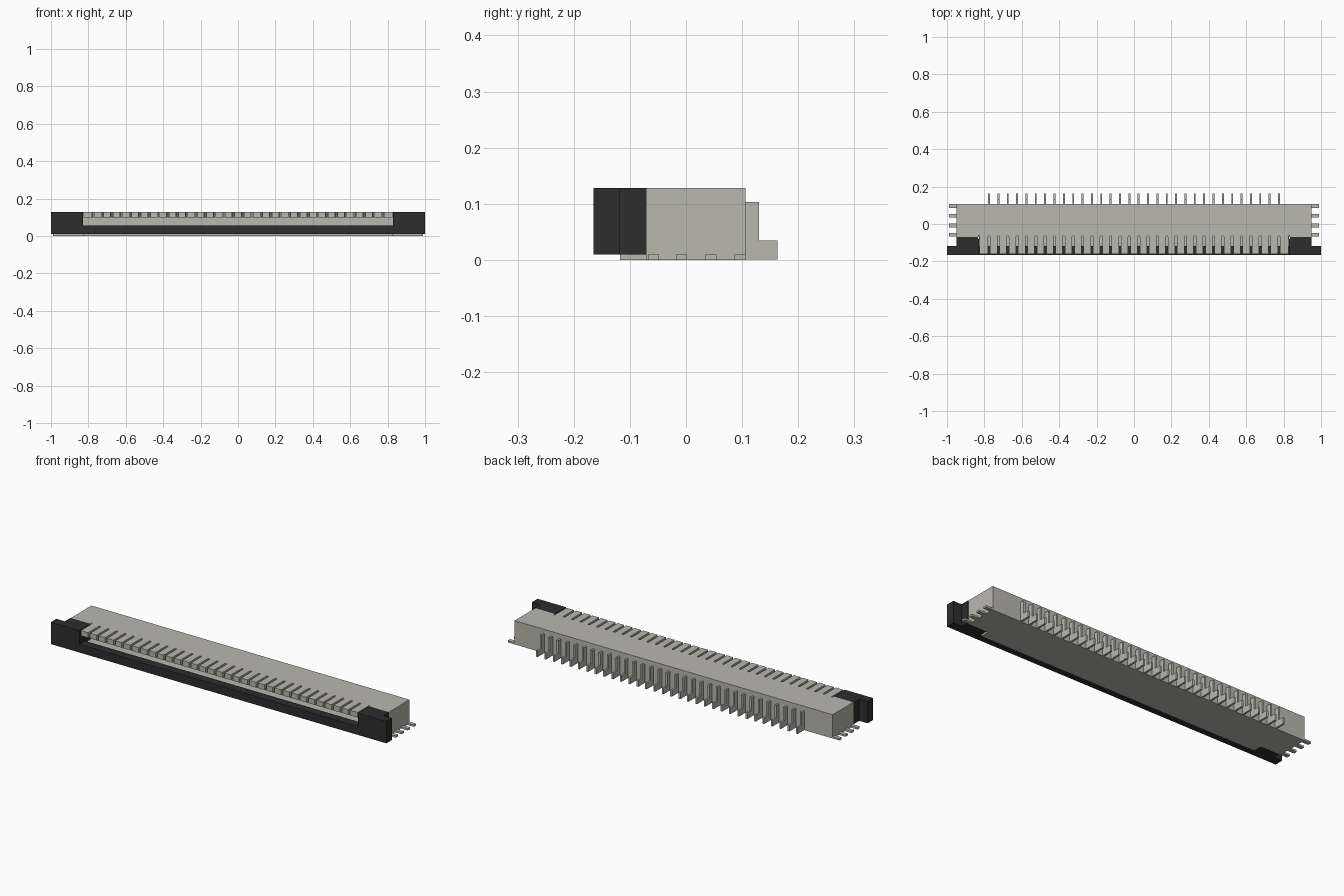
import bpy, bmesh, math

cube = bpy.data.objects.get("Cube")
if cube:
    bpy.data.objects.remove(cube, do_unlink=True)


def material(name, rgb):
    m = bpy.data.materials.new(name)
    m.use_nodes = True
    m.diffuse_color = (*rgb, 1)
    m.node_tree.nodes["Principled BSDF"].inputs["Base Color"].default_value = (*rgb, 1)
    return m


GREY = material("warm grey plastic", (0.48, 0.48, 0.42))
BLACK = material("black plastic", (0.026, 0.026, 0.028))


def prism(bm, outline, lo, hi, axis="z"):
    """Extrude a 2D outline from lo to hi along z (outline is x,y) or x (outline is y,z)."""
    place = (lambda p, h: (p[0], p[1], h)) if axis == "z" else (lambda p, h: (h, p[0], p[1]))
    a = [bm.verts.new(place(p, lo)) for p in outline]
    b = [bm.verts.new(place(p, hi)) for p in outline]
    bm.faces.new(a[::-1])
    bm.faces.new(b)
    n = len(a)
    for i in range(n):
        j = (i + 1) % n
        bm.faces.new((a[i], a[j], b[j], b[i]))


def finish(name, bm, mat):
    bmesh.ops.recalc_face_normals(bm, faces=bm.faces)
    me = bpy.data.meshes.new(name)
    bm.to_mesh(me)
    bm.free()
    me.materials.append(mat)
    ob = bpy.data.objects.new(name, me)
    bpy.context.collection.objects.link(ob)
    return ob


def mirrored(half):
    """Close a right-hand outline with its mirror image across x = 0."""
    return half + [(-x, y) for x, y in reversed(half)]


PITCH = 0.05
PINS = 32
BACK = 0.106

# Main housing block
bm = bmesh.new()
prism(bm, mirrored([(0.83, -0.06), (0.83, -0.07), (0.948, -0.07), (0.948, BACK)]), 0.01, 0.128)
finish("housing", bm, GREY)

# Floor of the cable opening
bm = bmesh.new()
prism(bm, mirrored([(0.83, -0.118), (0.83, -0.06)]), 0.01, 0.045)
finish("opening_floor", bm, GREY)

# Top comb: one outline with round-ended slots between the teeth
outline = [(-0.825, -0.058), (-0.825, -0.16)]
r = 0.006
for i in range(PINS):
    x = (i - (PINS - 1) / 2) * PITCH
    outline.append((x - r, -0.16))
    for k in range(5):
        t = math.pi * (1 - k / 4)
        outline.append((x + r * math.cos(t), -0.07 + r * math.sin(t)))
    outline.append((x + r, -0.16))
outline += [(0.825, -0.16), (0.825, -0.058)]
bm = bmesh.new()
prism(bm, outline, 0.1, 0.128)
finish("top_comb", bm, GREY)

# Base plate, narrower at the front
bm = bmesh.new()
prism(bm, mirrored([(0.83, -0.118), (0.83, -0.07), (0.948, -0.07), (0.948, BACK)]), 0.0, 0.01)
finish("base_plate", bm, GREY)

# Solder tabs at both ends
bm = bmesh.new()
for s in (-1, 1):
    for y in (-0.058, -0.008, 0.044, 0.096):
        prism(bm, [(s * 0.94, y - 0.01), (s * 0.988, y - 0.01),
                   (s * 0.988, y + 0.01), (s * 0.94, y + 0.01)], 0.0, 0.01)
finish("solder_tabs", bm, GREY)

# Stepped contact pins along the back
step = [(0.10, 0.001), (0.163, 0.001), (0.163, 0.035), (0.13, 0.035), (0.13, 0.103), (0.10, 0.103)]
bm = bmesh.new()
for i in range(PINS):
    x = (i - (PINS - 1) / 2) * PITCH
    prism(bm, step, x - 0.005, x + 0.005, "x")
finish("contact_pins", bm, GREY)

# Black locking slider: low front bar and full-height ends
bm = bmesh.new()
prism(bm, mirrored([(0.835, -0.165), (0.835, -0.118)]), 0.01, 0.055)
finish("slider_bar", bm, BLACK)
for name, s in (("slider_end_left", 1), ("slider_end_right", -1)):
    half = [(0.83, -0.165), (1.0, -0.165), (1.0, -0.118), (0.95, -0.118),
            (0.95, -0.07), (0.838, -0.07), (0.83, -0.08)]
    bm = bmesh.new()
    prism(bm, [(s * x, y) for x, y in half], 0.01, 0.128)
    finish(name, bm, BLACK)
